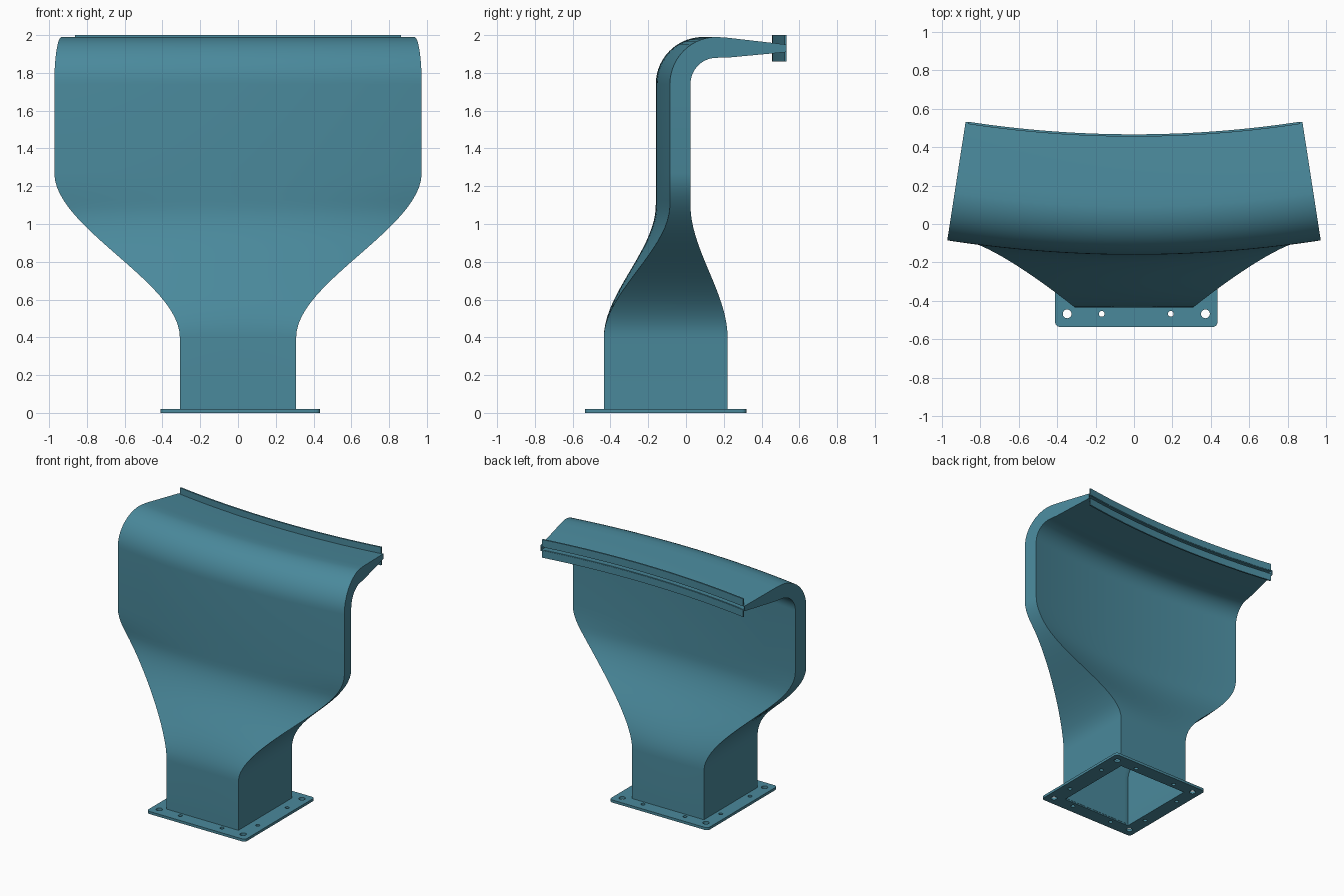
import bpy, bmesh
from math import sin, cos, pi

if "Cube" in bpy.data.objects:
    bpy.data.objects.remove(bpy.data.objects["Cube"], do_unlink=True)

# Painted metal
paint = bpy.data.materials.new("teal_paint")
paint.use_nodes = True
colour = (0.068, 0.25, 0.33, 1)
paint.diffuse_color = colour
paint.node_tree.nodes["Principled BSDF"].inputs["Base Color"].default_value = colour

CENTRE = 6.2      # y of the vertical axis the wide part curves around
ANGLE = 0.1535    # half angle of the wide part
NECK = 0.308      # half width of the square neck
FRONT, BACK = -0.435, 0.22
STEPS = 28
SPREAD = [2 * i / STEPS - 1 for i in range(STEPS + 1)]


def smooth(a, b, v):
    t = min(max((v - a) / (b - a), 0), 1)
    return t * t * (3 - 2 * t)


def arc_point(y, angle):
    r = CENTRE - y
    return r * sin(angle), CENTRE - r * cos(angle)


def add_object(name, mesh):
    obj = bpy.data.objects.new(name, mesh)
    bpy.context.collection.objects.link(obj)
    mesh.materials.clear()
    mesh.materials.append(paint)
    return obj


def bake(obj):
    """Replace an object by its evaluated mesh."""
    graph = bpy.context.evaluated_depsgraph_get()
    mesh = bpy.data.meshes.new_from_object(obj.evaluated_get(graph))
    name = obj.name
    bpy.data.objects.remove(obj, do_unlink=True)
    return add_object(name, mesh)


def shade(obj):
    bpy.ops.object.select_all(action='DESELECT')
    obj.select_set(True)
    bpy.context.view_layer.objects.active = obj
    bpy.ops.object.shade_smooth_by_angle(angle=pi / 6)


def loft(name, rings, closed):
    bm = bmesh.new()
    loops = [[bm.verts.new(p) for p in ring] for ring in rings]
    n = len(rings[0])
    for a, b in zip(loops, loops[1:]):
        for i in range(n):
            j = (i + 1) % n
            bm.faces.new((a[i], a[j], b[j], b[i]))
    if closed:
        bm.faces.new(loops[0])
        bm.faces.new(loops[-1])
        bmesh.ops.recalc_face_normals(bm, faces=bm.faces)
    mesh = bpy.data.meshes.new(name)
    bm.to_mesh(mesh)
    bm.free()
    return add_object(name, mesh)


# Duct: square neck, flared transition, curved upright, elbow and tapered mouth
def duct_ring(yo, zo, yi, zi):
    fx, fy = smooth(0.4, 1.27, zo), smooth(0.4, 1.1, zo)
    ring = []
    for y, z, flat, order in ((yo, zo, FRONT, SPREAD), (yi, zi, BACK, SPREAD[::-1])):
        for s in order:
            ax, ay = arc_point(y, s * ANGLE)
            ring.append((NECK * s * (1 - fx) + ax * fx, flat * (1 - fy) + ay * fy, z))
    return ring


OUTER, INNER, BEND = -0.16, -0.05, 1.74
heights = [0.01] + [0.4 + 0.87 * i / 24 for i in range(25)]
rings = [duct_ring(OUTER, z, INNER, z) for z in heights]
for i in range(15):
    a = i / 14 * pi / 2
    rings.append(duct_ring(OUTER + 0.25 * (1 - cos(a)), BEND + 0.25 * sin(a),
                           INNER + 0.14 * (1 - cos(a)), BEND + 0.14 * sin(a)))
rings.append(duct_ring(0.15, 1.986, 0.15, 1.881))
rings.append(duct_ring(0.465, 1.95, 0.465, 1.91))
duct = loft("duct", rings, False)
wall = duct.modifiers.new("wall", 'SOLIDIFY')
wall.thickness = 0.01
wall.offset = -1
shade(bake(duct))


# Thin curved lips above and below the mouth
def lip(name, low, high):
    rings = []
    for s in SPREAD:
        ring = []
        for y, z in ((0.455, low), (0.467, low), (0.467, high), (0.455, high)):
            ring.append((*arc_point(y, s * 0.151), z))
        rings.append(ring)
    shade(loft(name, rings, True))


lip("upper_lip", 1.945, 2.0)
lip("lower_lip", 1.86, 1.915)

# Base flange: rounded plate with a square opening and bolt holes
curve = bpy.data.curves.new("base_flange", 'CURVE')
curve.dimensions = '2D'
curve.fill_mode = 'BOTH'
curve.extrude = 0.01
MID_X, MID_Y, HALF_X, HALF_Y = 0.012, -0.108, 0.423, 0.428


def outline(points):
    spline = curve.splines.new('POLY')
    spline.points.add(len(points) - 1)
    for p, (x, y) in zip(spline.points, points):
        p.co = (x, y, 0, 1)
    spline.use_cyclic_u = True


def circle(x, y, r, count=20):
    outline([(x + r * cos(2 * pi * i / count), y + r * sin(2 * pi * i / count))
             for i in range(count)])


corners = ((1, 1), (-1, 1), (-1, -1), (1, -1))
R = 0.025
plate = []
for k, (sx, sy) in enumerate(corners):
    for i in range(6):
        a = (k + i / 5) * pi / 2
        plate.append((MID_X + sx * (HALF_X - R) + R * cos(a),
                      MID_Y + sy * (HALF_Y - R) + R * sin(a)))
outline(plate)
outline([(sx * 0.3, MID_Y + sy * 0.319) for sx, sy in corners])
for sx, sy in corners:
    far_x, far_y = MID_X + sx * 0.36, MID_Y + sy * 0.36
    circle(far_x, far_y, 0.023)
    circle(MID_X + sx * 0.18, far_y, 0.015)
    circle(far_x, MID_Y + sy * 0.18, 0.015)
flange = bpy.data.objects.new("base_flange", curve)
bpy.context.collection.objects.link(flange)
bpy.context.view_layer.update()
flange = bake(flange)
for v in flange.data.vertices:
    v.co.z += 0.01
shade(flange)
